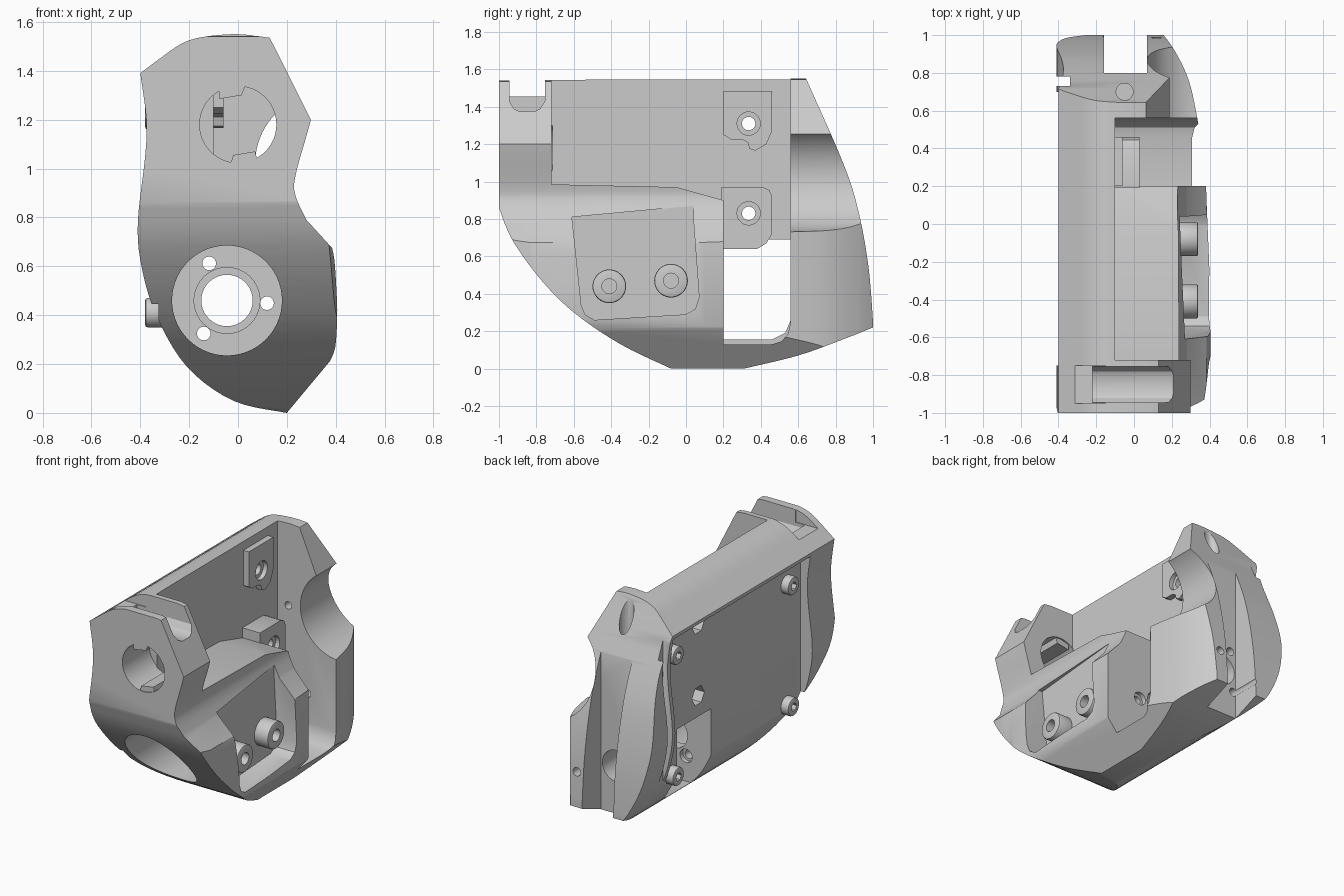
import bpy, bmesh
from math import cos, sin, pi
from mathutils import Vector

if "Cube" in bpy.data.objects:
    bpy.data.objects.remove(bpy.data.objects["Cube"])


def prism(name, pts, axis, a, b):
    """Extrude a closed 2D outline along x (y,z), y (x,z) or z (x,y)."""
    place = {'x': lambda p, t: (t, p[0], p[1]),
             'y': lambda p, t: (p[0], t, p[1]),
             'z': lambda p, t: (p[0], p[1], t)}[axis]
    bm = bmesh.new()
    lo = [bm.verts.new(place(p, a)) for p in pts]
    hi = [bm.verts.new(place(p, b)) for p in pts]
    bm.faces.new(lo)
    bm.faces.new(hi)
    for i in range(len(pts)):
        j = (i + 1) % len(pts)
        bm.faces.new((lo[i], lo[j], hi[j], hi[i]))
    bmesh.ops.recalc_face_normals(bm, faces=bm.faces)
    me = bpy.data.meshes.new(name)
    bm.to_mesh(me)
    bm.free()
    ob = bpy.data.objects.new(name, me)
    bpy.context.collection.objects.link(ob)
    return ob


def circle(u, v, r, n=40):
    return [(u + r * cos(2 * pi * i / n), v + r * sin(2 * pi * i / n)) for i in range(n)]


def rect(u0, v0, u1, v1):
    return [(u0, v0), (u1, v0), (u1, v1), (u0, v1)]


def smooth(pts, n=5):
    """Catmull-Rom samples through the points."""
    p = [Vector(q) for q in [pts[0]] + pts + [pts[-1]]]
    out = []
    for i in range(1, len(p) - 2):
        for k in range(n):
            t = k / n
            q = 0.5 * (2 * p[i] + (p[i + 1] - p[i - 1]) * t
                       + (2 * p[i - 1] - 5 * p[i] + 4 * p[i + 1] - p[i + 2]) * t * t
                       + (3 * p[i] - p[i - 1] - 3 * p[i + 1] + p[i + 2]) * t ** 3)
            out.append(tuple(q))
    return out + [pts[-1]]


def boolean(ob, pts, axis, a, b, op='DIFFERENCE'):
    tool = prism("cutter", pts, axis, a, b)
    tool.hide_render = True
    m = ob.modifiers.new("bool", 'BOOLEAN')
    m.operation, m.object, m.solver = op, tool, 'EXACT'
    bpy.context.view_layer.objects.active = ob
    bpy.ops.object.modifier_apply(modifier=m.name)
    bpy.data.objects.remove(tool, do_unlink=True)


# Housing: front outline intersected with side and plan outlines
front = smooth([(-.40, 1.39), (-.375, 1.2), (-.38, 1.05), (-.41, .78), (-.395, .6),
                (-.335, .4), (-.21, .19), (-.02, .05), (.2, 0)])
front += smooth([(.375, .21), (.398, .27), (.406, .4), (.403, .5), (.395, .62), (.385, .675)])
front += smooth([(.28, .79), (.235, .89), (.235, .97), (.285, 1.15), (.298, 1.2)])
front += smooth([(.13, 1.535), (-.02, 1.55), (-.2, 1.525), (-.32, 1.45)])
side = [(-1, 1.54)] + smooth([(-1, .86), (-.93, .69), (-.78, .48), (-.6, .3), (-.35, .13), (-.08, .0)])
side += smooth([(.31, .0), (.6, .07), (.85, .16), (1, .22)])
side += smooth([(1, .25), (.975, .55), (.92, .85), (.84, 1.1), (.64, 1.555)])
plan = [(-.42, -1.01), (.36, -1.01)]
plan += smooth([(.38, -.88), (.395, -.75), (.41, -.58), (.385, .1), (.375, .3), (.335, .56),
                (.29, .76), (.22, .91), (.15, 1.01)])
plan += [(-.37, 1.01), (-.42, .97)]
housing = prism("housing", front, 'y', -1.1, 1.1)
boolean(housing, side, 'x', -.6, .6, 'INTERSECT')
boolean(housing, plan, 'z', -.2, 1.8, 'INTERSECT')

# Large open bay on the right, above the shelf and down into the window
boolean(housing, [(-.72, 1.7), (-.72, .985), (-.05, .97), (.2, .9), (.2, .13), (.46, .13),
                  (.51, .145), (.545, .185), (.56, .25), (.56, 1.7)], 'x', -.1, .8)
boolean(housing, [(.2, .155), (.46, .155), (.53, .19), (.56, .26), (.56, .69), (.2, .69)],
        'x', -.8, -.05)

# Hand scoop and chamfer on the right of the rear block
boolean(housing, circle(.36, 1.02, .29, 56), 'y', .5, 1.2)
boolean(housing, [(.04, 1.6), (.19, 1.25), (.5, 1.25), (.5, 1.6)], 'y', .5, 1.2)

# Flat recess on the left side, with a groove before the rear blade
boolean(housing, rect(-.75, -.1, .7, 1.365), 'x', -.8, -.325)
boolean(housing, rect(-.8, .73, -.34, .78), 'z', -.2, 1.8)

# Right side pocket
boolean(housing, [(-.61, .81), (-.56, .34), (-.54, .29), (-.49, .26), (0, .29), (.05, .32),
                  (.07, .38), (.04, .79), (.04, .87)], 'x', .24, .8)

# Slot in the top of the front block, with its step
boolean(housing, [(-.945, 1.7), (-.945, 1.43), (-.92, 1.39), (-.89, 1.375), (-.81, 1.375),
                  (-.78, 1.39), (-.755, 1.43), (-.755, 1.7)], 'x', -.22, .6)
boolean(housing, rect(-.95, 1.455, -.75, 1.7), 'x', -.6, -.15)

# Upper front opening with locating notches left standing
boolean(housing, circle(0, 1.18, .157, 48), 'y', -1.2, -.715)
for i, pts in enumerate([[(-.08, 1.34), (-.075, 1.285), (.015, 1.30), (.03, 1.34)],
                         [(-.03, 1.02), (-.02, 1.055), (.07, 1.07), (.08, 1.03)]]):
    prism(f"opening_key_{i}", pts, 'y', -.995, -.73)

# Motor seat: deep front recess, lip, shaft bore and three screw holes
boolean(housing, circle(-.045, .46, .225, 56), 'y', -1.2, .10)
boolean(housing, circle(-.045, .46, .135), 'y', .05, .12)
boolean(housing, circle(-.045, .46, .105), 'y', .05, 1.2)
for x, z in [(-.118, .612), (.119, .449), (-.14, .325)]:
    boolean(housing, circle(x, z, .028, 20), 'y', .05, 1.2)
    boolean(housing, circle(x, z, .045, 24), 'y', .17, .3)

# Rear channel between blade and right lobe
boolean(housing, rect(-.16, .8, .07, 1.2), 'z', -.2, 1.8)

# Small holes in the rear block
boolean(housing, circle(-.05, .7, .045, 24), 'z', 1.2, 1.8)
boolean(housing, circle(-.02, 1.0, .025, 20), 'y', .5, .7)

# Nut pockets and cross holes under the screw brackets
for z in (.83, 1.31):
    boolean(housing, circle(.335, z, .065, 6), 'x', -.6, -.22)
    boolean(housing, circle(.335, z, .036, 24), 'x', -.6, .2)

# Screw brackets on the bay wall
brackets = {
    "upper_bracket": ([(.2, 1.485), (.46, 1.485), (.46, 1.27), (.43, 1.2), (.37, 1.165),
                       (.34, 1.175), (.33, 1.21), (.3, 1.225), (.24, 1.225), (.2, 1.25)], 1.31, -.06),
    "lower_bracket": ([(.19, .64), (.38, .64), (.43, .67), (.46, .72), (.46, .92),
                       (.445, .955), (.41, .97), (.19, .97)], .83, .03)}
for name, (pts, z, x) in brackets.items():
    ob = prism(name, pts, 'x', -.13, x)
    boolean(ob, circle(.335, z, .062, 28), 'x', x - .03, .3)
    boolean(ob, circle(.335, z, .036, 24), 'x', -.3, .3)


def boss(name, y, z, r, hole, x0, x1, n):
    ob = prism(name, circle(y, z, r, 36), 'x', x0, x1)
    m = ob.modifiers.new("edge", 'BEVEL')
    m.width, m.segments, m.limit_method = .01, 2, 'ANGLE'
    bpy.context.view_layer.objects.active = ob
    bpy.ops.object.modifier_apply(modifier=m.name)
    boolean(ob, circle(y, z, hole, n), 'x', (x0 + x1) / 2, x1 + (.2 if x1 > x0 else -.2))


# Bosses in the right pocket and on the left plate
for i, (y, z) in enumerate([(-.41, .44), (-.08, .47)]):
    boss(f"pocket_boss_{i}", y, z, .09, .04, .2, .34, 24)
for i, (y, z) in enumerate([(-.6, .41), (.62, .41), (-.6, 1.22), (.62, 1.22)]):
    boss(f"plate_boss_{i}", y, z, .06, .028, -.28, -.38, 6)

# Smooth shading with sharp edges kept
bpy.ops.object.select_all(action='DESELECT')
for ob in bpy.context.scene.objects:
    ob.select_set(True)
bpy.context.view_layer.objects.active = housing
bpy.ops.object.shade_smooth_by_angle(angle=.5)
